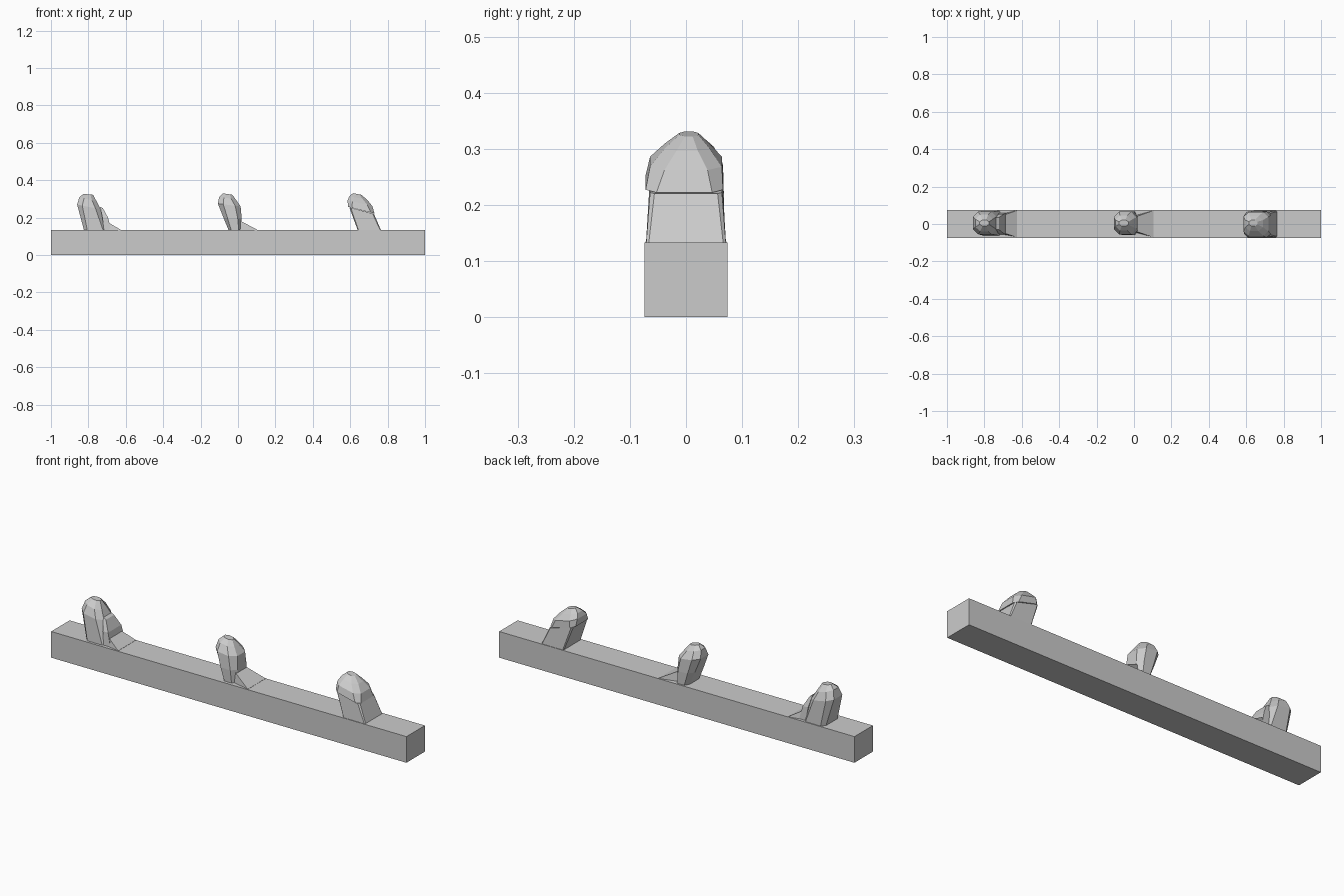
import bpy, bmesh


def build(name, rings):
    """Loft a list of equal-length point rings and cap both ends."""
    bm = bmesh.new()
    vs = [[bm.verts.new(p) for p in r] for r in rings]
    n = len(rings[0])
    for a, b in zip(vs, vs[1:]):
        for i in range(n):
            j = (i + 1) % n
            bm.faces.new((a[i], a[j], b[j], b[i]))
    bm.faces.new(vs[0][::-1])
    bm.faces.new(vs[-1])
    bmesh.ops.recalc_face_normals(bm, faces=bm.faces)
    me = bpy.data.meshes.new(name)
    bm.to_mesh(me)
    bm.free()
    ob = bpy.data.objects.new(name, me)
    bpy.context.collection.objects.link(ob)
    return ob


def octagon(x0, x1, z0, z1, y0, y1, c):
    """Tilted section: z runs from z0 at x0 to z1 at x1; c is the corner cut (0..0.5)."""
    uv = [(c, 0), (1 - c, 0), (1, c), (1, 1 - c), (1 - c, 1), (c, 1), (0, 1 - c), (0, c)]
    return [(x0 + u * (x1 - x0), y0 + v * (y1 - y0), z0 + u * (z1 - z0)) for u, v in uv]


def peg(name, sections):
    return build(name, [octagon(*s) for s in sections])


def ramp(name, x0, x1, top, narrow):
    """Wedge that fans out from a peg down to the beam's full width."""
    return build(name, [
        [(x0, -narrow, 0.12), (x0, narrow, 0.12), (x0, narrow * 0.8, top), (x0, -narrow * 0.8, top)],
        [(x1, -0.072, 0.12), (x1, 0.072, 0.12), (x1, 0.072, 0.134), (x1, -0.072, 0.134)]])


# Long square beam
build("beam", [[(x, -0.074, 0), (x, 0.074, 0), (x, 0.074, 0.133), (x, -0.074, 0.133)]
               for x in (-1, 1)])

# Left peg with a thin splinter and ramp behind it
peg("left_peg", [
    (-0.82, -0.70, 0.12, 0.12, -0.062, 0.07, 0.14),
    (-0.86, -0.735, 0.27, 0.245, -0.055, 0.066, 0.22),
    (-0.848, -0.755, 0.31, 0.285, -0.04, 0.05, 0.27),
    (-0.825, -0.775, 0.327, 0.322, -0.012, 0.022, 0.3)])
build("left_splinter", [
    [(-0.715, -0.058, 0.12), (-0.675, -0.058, 0.12), (-0.675, 0.06, 0.12), (-0.715, 0.06, 0.12)],
    [(-0.725, -0.052, 0.2), (-0.695, -0.052, 0.2), (-0.695, 0.054, 0.2), (-0.725, 0.054, 0.2)],
    [(-0.737, -0.03, 0.258), (-0.722, -0.03, 0.25), (-0.722, 0.035, 0.25), (-0.737, 0.035, 0.258)]])
ramp("left_ramp", -0.70, -0.625, 0.178, 0.058)

# Middle peg and its ramp
peg("middle_peg", [
    (-0.045, 0.018, 0.12, 0.12, -0.058, 0.065, 0.2),
    (-0.078, 0.02, 0.2, 0.195, -0.06, 0.068, 0.22),
    (-0.108, 0.014, 0.275, 0.26, -0.055, 0.066, 0.24),
    (-0.1, -0.012, 0.312, 0.297, -0.035, 0.045, 0.28),
    (-0.08, -0.03, 0.33, 0.322, -0.012, 0.022, 0.3)])
ramp("middle_ramp", 0.0, 0.105, 0.19, 0.045)

# Right peg: squared stem under a separate faceted cap
peg("right_peg_stem", [
    (0.645, 0.77, 0.12, 0.12, -0.072, 0.072, 0.03),
    (0.595, 0.727, 0.255, 0.22, -0.064, 0.064, 0.06)])
peg("right_peg_cap", [
    (0.588, 0.73, 0.258, 0.222, -0.072, 0.066, 0.14),
    (0.586, 0.718, 0.292, 0.262, -0.064, 0.064, 0.2),
    (0.595, 0.69, 0.314, 0.296, -0.038, 0.042, 0.26),
    (0.615, 0.66, 0.331, 0.322, -0.012, 0.022, 0.3)])
